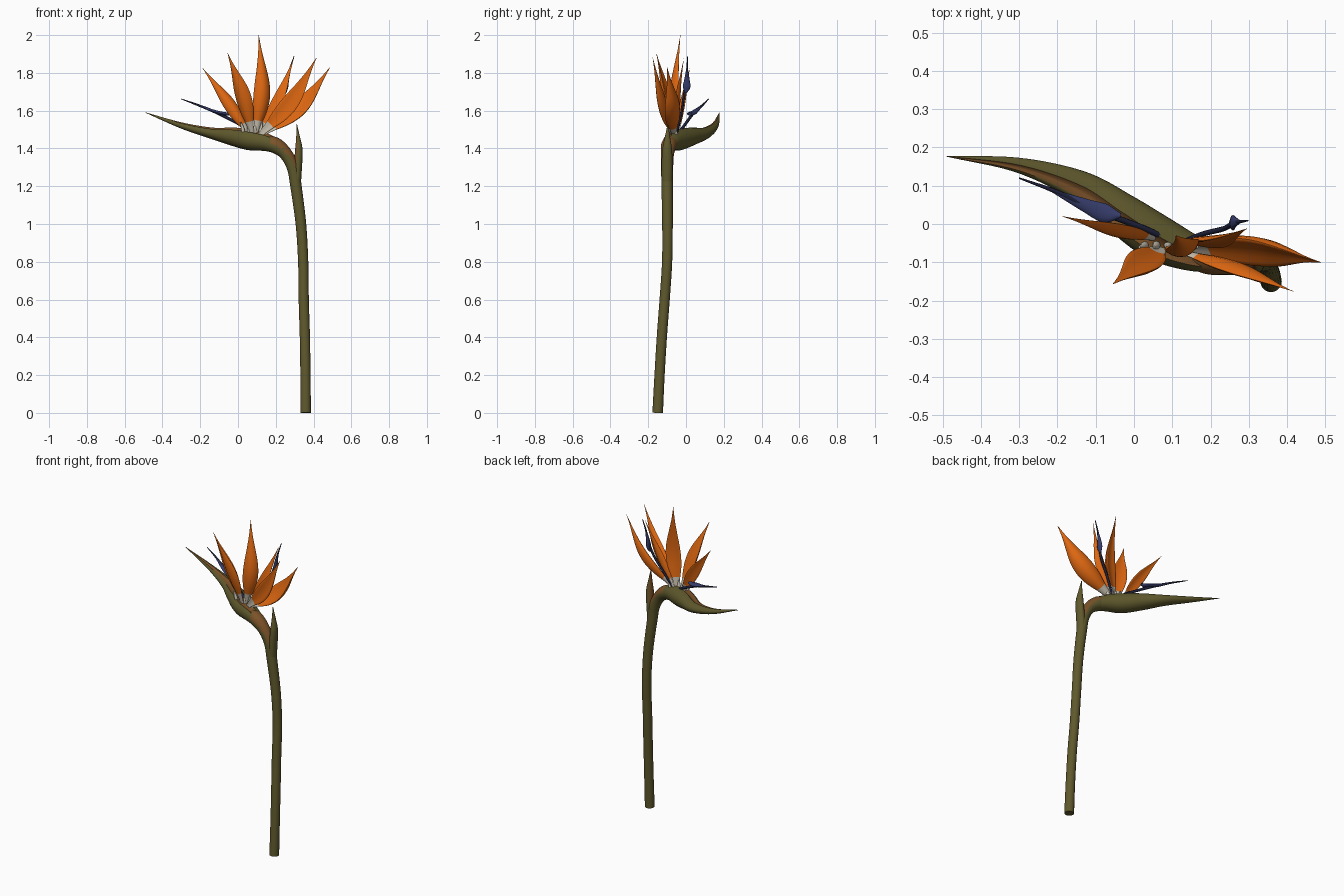
import bpy, bmesh, math
from mathutils import Vector

if "Cube" in bpy.data.objects:
    bpy.data.objects.remove(bpy.data.objects["Cube"])


def material(name, col):
    m = bpy.data.materials.new(name)
    m.diffuse_color = (*col, 1)
    m.use_nodes = True
    m.node_tree.nodes["Principled BSDF"].inputs["Base Color"].default_value = m.diffuse_color
    return m


GREEN = material("olive green", (0.115, 0.10, 0.026))
BROWN = material("reddish brown", (0.20, 0.085, 0.022))
ORANGE = material("orange", (0.75, 0.14, 0.006))
WHITE = material("pale cream", (0.58, 0.53, 0.43))
BLUE = material("blue violet", (0.04, 0.05, 0.16))
DARK = material("dark blue", (0.015, 0.018, 0.05))


def spline(vals, t):
    """Catmull-Rom through evenly spaced vectors, t in 0..1"""
    n = len(vals) - 1
    i = min(int(t * n), n - 1)
    f = t * n - i
    b, c = vals[i], vals[i + 1]
    a = vals[i - 1] if i else b * 2 - c
    d = vals[i + 2] if i + 2 <= n else c * 2 - b
    return (b * 2 + (c - a) * f + (a * 2 - b * 5 + c * 4 - d) * f * f
            + (b * 3 - a - c * 3 + d) * f ** 3) * 0.5


def circle(n):
    return [(math.cos(2 * math.pi * k / n), math.sin(2 * math.pi * k / n)) for k in range(n)]


def sweep(name, pts, radii, side, section, rings, mats, rule=None):
    """Loft a section along a path; radii are (half width, half depth)"""
    P = [Vector(p) for p in pts]
    R = [Vector((r[0], r[1], 0)) if isinstance(r, tuple) else Vector((r, r, 0)) for r in radii]
    side = Vector(side)
    bm = bmesh.new()
    loops = []
    for i in range(rings + 1):
        t = i / rings
        p, r = spline(P, t), spline(R, t)
        tan = (spline(P, min(1, t + .01)) - spline(P, max(0, t - .01))).normalized()
        s = (side - tan * side.dot(tan)).normalized()
        nrm = tan.cross(s)
        w, h = max(r.x, .0008), max(r.y, .0008)
        loops.append([bm.verts.new(p + s * (u * w) + nrm * (v * h)) for u, v in section])
    n = len(section)
    info = {}
    for i in range(rings):
        for j in range(n):
            k = (j + 1) % n
            f = bm.faces.new((loops[i][j], loops[i][k], loops[i + 1][k], loops[i + 1][j]))
            f.smooth = True
            info[f] = (i / rings, j)
    bm.faces.new(loops[0][::-1])
    bm.faces.new(loops[-1])
    bmesh.ops.recalc_face_normals(bm, faces=bm.faces[:])
    bm.normal_update()
    for f, (t, j) in info.items():
        if rule:
            f.material_index = rule(f.calc_center_median(), f.normal, t, j)
    for e in bm.edges:
        if e.calc_face_angle(0) > math.radians(55):
            e.smooth = False
    me = bpy.data.meshes.new(name)
    bm.to_mesh(me)
    bm.free()
    for m in mats:
        me.materials.append(m)
    ob = bpy.data.objects.new(name, me)
    bpy.context.collection.objects.link(ob)
    return ob


# Stem, bending over into the neck
sweep("stem",
      [(.358, -.15, 0), (.357, -.14, .2), (.354, -.128, .4), (.348, -.113, .6), (.345, -.10, .8),
       (.333, -.098, 1.0), (.307, -.10, 1.2), (.29, -.10, 1.3), (.25, -.098, 1.375),
       (.19, -.088, 1.42), (.12, -.065, 1.435)],
      [.028, .027, .027, .027, .027, .028, .030, .032, .035, .042, .03],
      (0, -1, 0), circle(20), 70, [GREEN, BROWN],
      lambda c, n, t, j: int(c.z > 1.31 and n.z > .1))

# Small upright bract behind the neck
sweep("bract",
      [(.307, -.10, 1.18), (.316, -.10, 1.29), (.322, -.10, 1.39), (.318, -.098, 1.46),
       (.311, -.096, 1.53)],
      [(.026, .024), (.029, .022), (.026, .020), (.014, .010), (.001, .001)],
      (0, -1, 0), circle(16), 28, [GREEN, BROWN],
      lambda c, n, t, j: int(c.z > 1.34 and n.x < -.5))

# Beak-shaped spathe with a brown-lipped slit along its upper front
slit = [(u * .72, v * .72) if k in (4, 5) else (u, v) for k, (u, v) in enumerate(circle(24))]
sweep("spathe",
      [(.235, -.095, 1.395), (.15, -.075, 1.432), (.06, -.035, 1.447), (-.03, .025, 1.463),
       (-.14, .098, 1.481), (-.30, .153, 1.522), (-.49, .177, 1.59)],
      [(.03, .03), (.048, .047), (.060, .056), (.055, .048), (.041, .030), (.020, .016), (.001, .001)],
      (0, -1, 0), slit, 60, [GREEN, BROWN],
      lambda c, n, t, j: int(3 <= j <= 5))

# Cupped orange petals with pale bases: base, middle, tip, half width, width direction
petals = {
    "petal_far_left": ((.06, -.04, 1.47), (-.052, -.015, 1.645), (-.187, .02, 1.825), .034, (.8, .2, .6)),
    "petal_left": ((.075, -.06, 1.47), (.02, -.105, 1.69), (-.055, -.157, 1.905), .045, (.8, -.4, .3)),
    "petal_centre": ((.095, -.055, 1.47), (.13, -.062, 1.71), (.11, -.03, 2.0), .046, (1, .3, 0)),
    "petal_right": ((.115, -.07, 1.47), (.285, -.128, 1.65), (.416, -.176, 1.88), .046, (-.7, .2, .7)),
    "petal_far_right": ((.12, -.06, 1.47), (.335, -.068, 1.62), (.488, -.10, 1.83), .056, (-.5, .6, .5)),
    "petal_back": ((.11, -.045, 1.47), (.215, -.045, 1.66), (.295, -.012, 1.875), .031, (-.8, .3, .5)),
}
cup = [(u, .3 * v + .4 * u * u - .2) for u, v in circle(16)]
for name, (a, b, c, w, side) in petals.items():
    prof = [w * k for k in (.25, .5, .86, 1, .88, .55, .22, .01)]
    sweep(name, (a, b, c), prof, side, cup, 36, [ORANGE, WHITE],
          lambda c, n, t, j: int(t < .14))

# Pale filaments at the petal bases
for k in range(5):
    x = .03 + .028 * k
    sweep("filament_%d" % (k + 1), [(x, -.05, 1.46), (x - .004 + .004 * k, -.058, 1.5),
                                    (x - .016 + .010 * k, -.06, 1.54)],
          [.011, .010, .003], (0, -1, 0), circle(8), 8, [WHITE])

# Two blue tongues: thin shaft plus arrow-shaped head
sweep("tongue_shaft_left",
      [(.09, -.04, 1.48), (.01, -.005, 1.527), (-.11, .04, 1.588), (-.2, .083, 1.625), (-.3, .12, 1.662)],
      [.008, .008, .008, .006, .002], (0, -1, 0), circle(8), 30, [DARK])
sweep("tongue_head_left",
      [(-.035, .022, 1.582), (-.075, .028, 1.584), (-.13, .05, 1.598), (-.22, .09, 1.632)],
      [(.006, .008), (.024, .009), (.017, .008), (.003, .003)], (.3, 1, 0), circle(12), 20, [BLUE])
sweep("tongue_shaft_right",
      [(.12, -.05, 1.48), (.18, -.026, 1.58), (.235, -.012, 1.67), (.262, .004, 1.76),
       (.275, .006, 1.82), (.297, .009, 1.888)],
      [.007, .007, .007, .007, .005, .002], (0, -1, 0), circle(8), 30, [DARK])
sweep("tongue_head_right",
      [(.252, 0, 1.695), (.258, .003, 1.725), (.262, .005, 1.76), (.277, .006, 1.83)],
      [(.006, .005), (.020, .008), (.015, .008), (.003, .003)], (0, 1, 0), circle(12), 20, [BLUE])

# Dark lobe tip poking through the front of the spathe
sweep("spathe_spot", [(-.03, .0, 1.463), (-.037, -.018, 1.463), (-.042, -.03, 1.462)],
      [.012, .012, .005], (1, 0, 0), circle(10), 8, [DARK])
